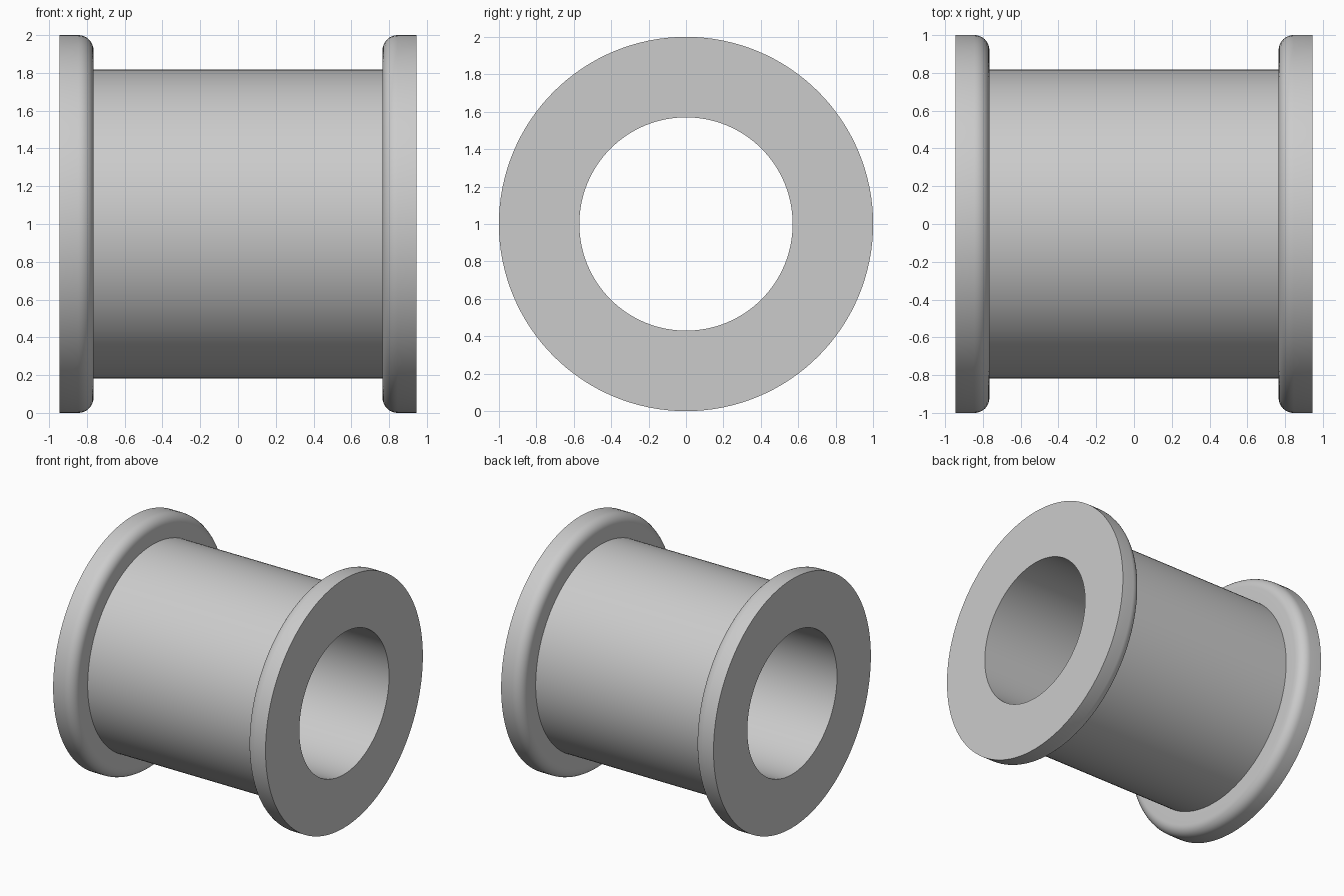
import bpy, bmesh, math
from mathutils import Vector, Matrix

if "Cube" in bpy.data.objects:
    bpy.data.objects.remove(bpy.data.objects["Cube"])

SEGMENTS = 128
BORE, BARREL, FLANGE = 0.57, 0.818, 1.0   # radii
INNER_X, END_X, FILLET = 0.765, 0.945, 0.08

grey = bpy.data.materials.new("light_grey")
grey.diffuse_color = (0.6, 0.6, 0.6, 1)
grey.use_nodes = True
grey.node_tree.nodes["Principled BSDF"].inputs["Base Color"].default_value = grey.diffuse_color

# Right half of the section as (x, radius): barrel, rounded flange, end face, bore
half = [(INNER_X, BARREL)]
for i in range(9):
    a = math.radians(90 * i / 8)
    half.append((INNER_X + FILLET * (1 - math.cos(a)),
                 FLANGE - FILLET * (1 - math.sin(a))))
half += [(END_X, FLANGE), (END_X, BORE)]
# Mirror the half section into a closed loop
section = half + [(-x, r) for x, r in reversed(half)]

# Spin the section around the x axis
bm = bmesh.new()
verts = [bm.verts.new((x, 0, r)) for x, r in section]
edges = [bm.edges.new((verts[i], verts[(i + 1) % len(verts)])) for i in range(len(verts))]
bmesh.ops.spin(bm, geom=verts + edges, cent=(0, 0, 0), axis=(1, 0, 0),
               angle=2 * math.pi, steps=SEGMENTS, use_merge=True)
bmesh.ops.remove_doubles(bm, verts=bm.verts, dist=1e-5)
bmesh.ops.recalc_face_normals(bm, faces=bm.faces)
bm.transform(Matrix.Translation(Vector((0, 0, 1))))

mesh = bpy.data.meshes.new("flanged_bushing")
bm.to_mesh(mesh)
bm.free()
mesh.materials.append(grey)
bushing = bpy.data.objects.new("flanged_bushing", mesh)
bpy.context.collection.objects.link(bushing)

# Smooth round surfaces, sharp rims
bpy.context.view_layer.objects.active = bushing
bushing.select_set(True)
bpy.ops.object.shade_smooth_by_angle(angle=math.radians(30))
